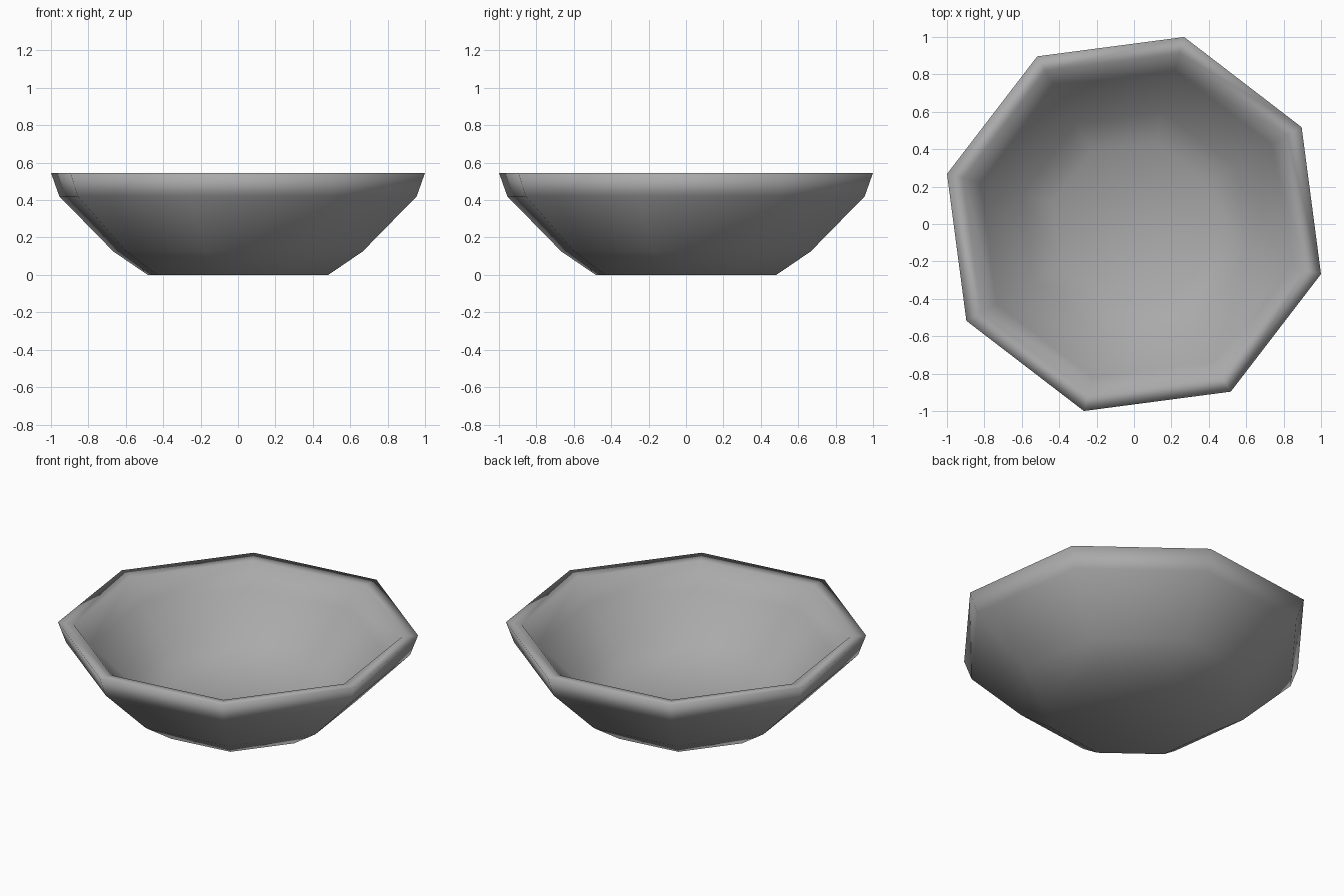
import bpy
import bmesh
from math import cos, sin, radians

cube = bpy.data.objects.get("Cube")
if cube:
    bpy.data.objects.remove(cube, do_unlink=True)

SIDES = 8
TURN = radians(30)

# Flat grey for the whole bowl
grey = bpy.data.materials.new("grey")
grey.use_nodes = True
colour = (0.4, 0.4, 0.4, 1)
grey.diffuse_color = colour
grey.node_tree.nodes["Principled BSDF"].inputs["Base Color"].default_value = colour

# Wall profile as (radius, height): outside going up, over the rim, inside going down
profile = [(0.5, 0), (0.69, 0.125), (0.989, 0.42), (1.035, 0.545),
           (0.945, 0.535), (0.85, 0.41), (0.62, 0.19), (0.45, 0.09)]


def ring(bm, radius, z):
    angles = [TURN + radians(360) * i / SIDES for i in range(SIDES)]
    return [bm.verts.new((radius * cos(a), radius * sin(a), z)) for a in angles]


# Bowl: revolve the profile, then close the base and the inner floor
bm = bmesh.new()
rings = [ring(bm, r, z) for r, z in profile]
for low, high in zip(rings, rings[1:]):
    for i in range(SIDES):
        j = (i + 1) % SIDES
        bm.faces.new((low[i], low[j], high[j], high[i]))
bm.faces.new(rings[0][::-1])
bm.faces.new(rings[-1])
bmesh.ops.recalc_face_normals(bm, faces=bm.faces)
for face in bm.faces:
    face.smooth = True

mesh = bpy.data.meshes.new("bowl")
bm.to_mesh(mesh)
bm.free()
mesh.materials.append(grey)
bowl = bpy.data.objects.new("bowl", mesh)
bpy.context.collection.objects.link(bowl)
